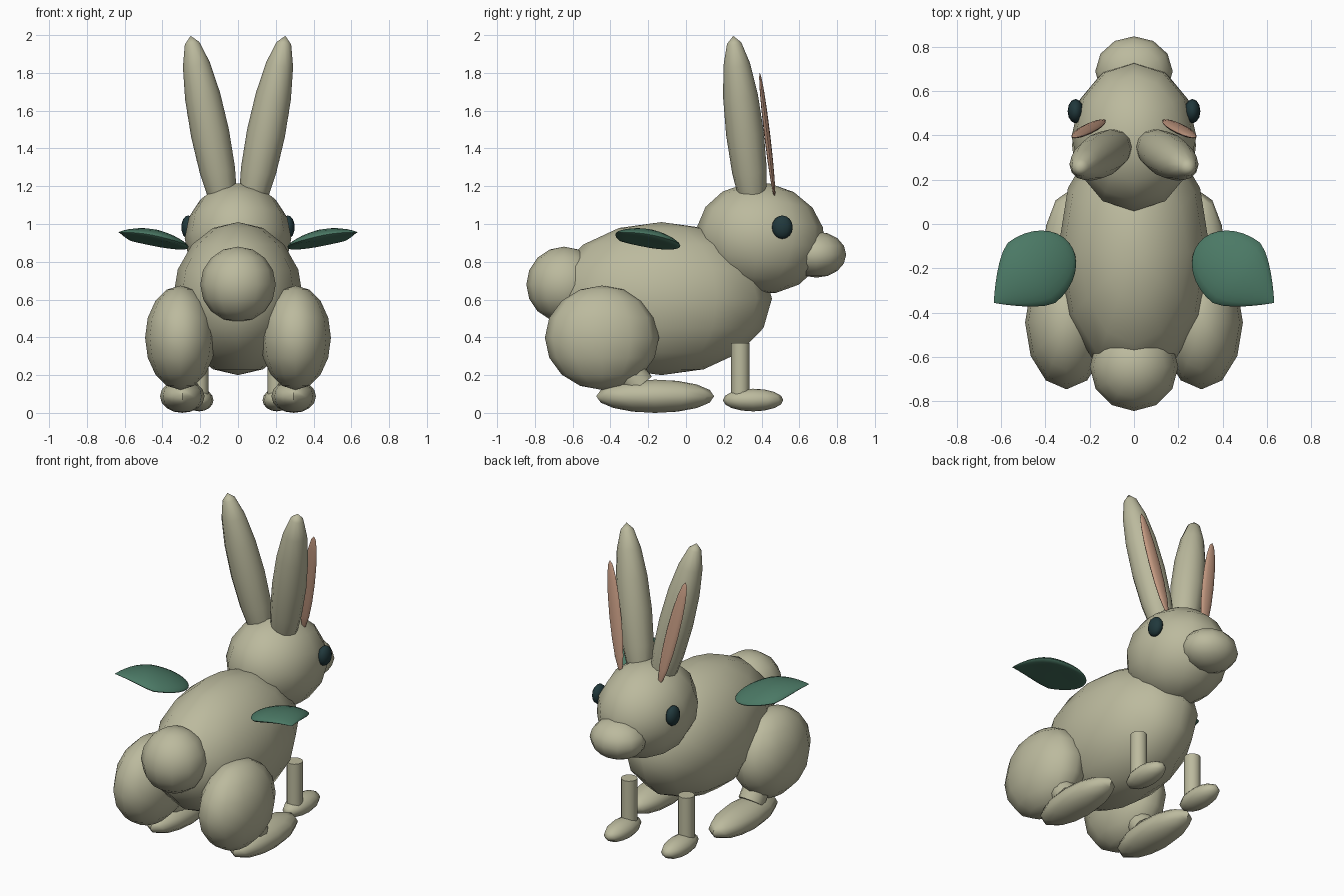
import bpy, bmesh
from math import radians, cos
from mathutils import Vector, Matrix

if "Cube" in bpy.data.objects:
    bpy.data.objects.remove(bpy.data.objects["Cube"])


def material(name, rgb):
    m = bpy.data.materials.new(name)
    m.diffuse_color = (*rgb, 1)
    m.use_nodes = True
    m.node_tree.nodes["Principled BSDF"].inputs["Base Color"].default_value = m.diffuse_color
    return m


FUR = material("fur", (0.50, 0.49, 0.34))
EYE = material("eye_dark", (0.015, 0.04, 0.045))
PINK = material("inner_ear_pink", (0.55, 0.32, 0.22))
GREEN = material("leaf_green", (0.07, 0.19, 0.13))
UP = Vector((0, 0, 1))


def finish(name, bm, matrix, mat, smooth_angle=60):
    bm.transform(matrix)
    bmesh.ops.recalc_face_normals(bm, faces=bm.faces)
    me = bpy.data.meshes.new(name)
    bm.to_mesh(me)
    bm.free()
    me.materials.append(mat)
    ob = bpy.data.objects.new(name, me)
    bpy.context.collection.objects.link(ob)
    bpy.ops.object.select_all(action='DESELECT')
    ob.select_set(True)
    bpy.context.view_layer.objects.active = ob
    bpy.ops.object.shade_smooth_by_angle(angle=radians(smooth_angle))
    return ob


def ellipsoid(name, centre, radii, mat=FUR, rot=Matrix(), seg=12, rings=8):
    bm = bmesh.new()
    bmesh.ops.create_uvsphere(bm, u_segments=seg, v_segments=rings, radius=1)
    return finish(name, bm, Matrix.Translation(centre) @ rot @ Matrix.Diagonal((*radii, 1)), mat)


def rod(name, a, b, r, mat=FUR, seg=12):
    a, b = Vector(a), Vector(b)
    bm = bmesh.new()
    bmesh.ops.create_cone(bm, cap_ends=True, segments=seg, radius1=r, radius2=r, depth=(b - a).length)
    rot = UP.rotation_difference(b - a).to_matrix().to_4x4()
    return finish(name, bm, Matrix.Translation((a + b) / 2) @ rot, mat, 40)


def leaf(name, side):
    # domed teardrop running diagonally outward and back
    bm = bmesh.new()
    bmesh.ops.create_uvsphere(bm, u_segments=20, v_segments=16, radius=1)
    for v in bm.verts:
        a, b, c = v.co.z, v.co.x, v.co.y
        ring = max(1e-6, 1 - a * a) ** 0.5
        w = (1 - abs(a) ** 1.4) / ring if a > 0 and ring > 1e-2 else 1
        b, c = b * w, c * w
        s, t = 0.50 + 0.218 * a, 0.115 + 0.173 * b
        z = 0.942 + 0.0425 * a - 0.03 * a * a - 0.025 * b * b + 0.032 * c
        v.co = (side * (0.783 * s + 0.622 * t), -0.622 * s + 0.783 * t, z)
    return finish(name, bm, Matrix(), GREEN)


# torso, tail and head
ellipsoid("body", (0, -0.13, 0.605), (0.345, 0.585, 0.405))
ellipsoid("tail", (0, -0.645, 0.68), (0.2, 0.2, 0.2))
ellipsoid("head", (0, 0.395, 0.925), (0.282, 0.342, 0.293), rot=Matrix.Rotation(radians(-10), 4, 'X'))
ellipsoid("muzzle", (0, 0.69, 0.838), (0.175, 0.158, 0.122))

for side, tag in ((1, "right"), (-1, "left")):
    # face and ears
    ellipsoid(f"{tag}_eye", (side * 0.264, 0.51, 0.983), (0.036, 0.055, 0.062), EYE)
    lean = UP.rotation_difference(Vector((side * 0.2, -0.12, 1))).to_matrix().to_4x4()
    ellipsoid(f"{tag}_ear", (side * 0.148, 0.312, 1.48), (0.102, 0.1, 0.53), rot=lean)
    ellipsoid(f"{tag}_inner_ear", (side * 0.205, 0.43, 1.47), (0.043, 0.016, 0.34), PINK, lean)
    # front limbs
    rod(f"{tag}_front_leg", (side * 0.205, 0.288, 0.07), (side * 0.205, 0.288, 0.37), 0.049)
    ellipsoid(f"{tag}_front_foot", (side * 0.205, 0.355, 0.068), (0.075, 0.16, 0.06))
    # hind limbs
    ellipsoid(f"{tag}_thigh", (side * 0.305, -0.445, 0.398), (0.187, 0.302, 0.276))
    rod(f"{tag}_ankle", (side * 0.3, -0.36, 0.3), (side * 0.295, -0.245, 0.145), 0.08)
    ellipsoid(f"{tag}_hind_foot", (side * 0.295, -0.163, 0.088), (0.118, 0.312, 0.088))
    # leaf wing
    leaf(f"{tag}_leaf", side)
